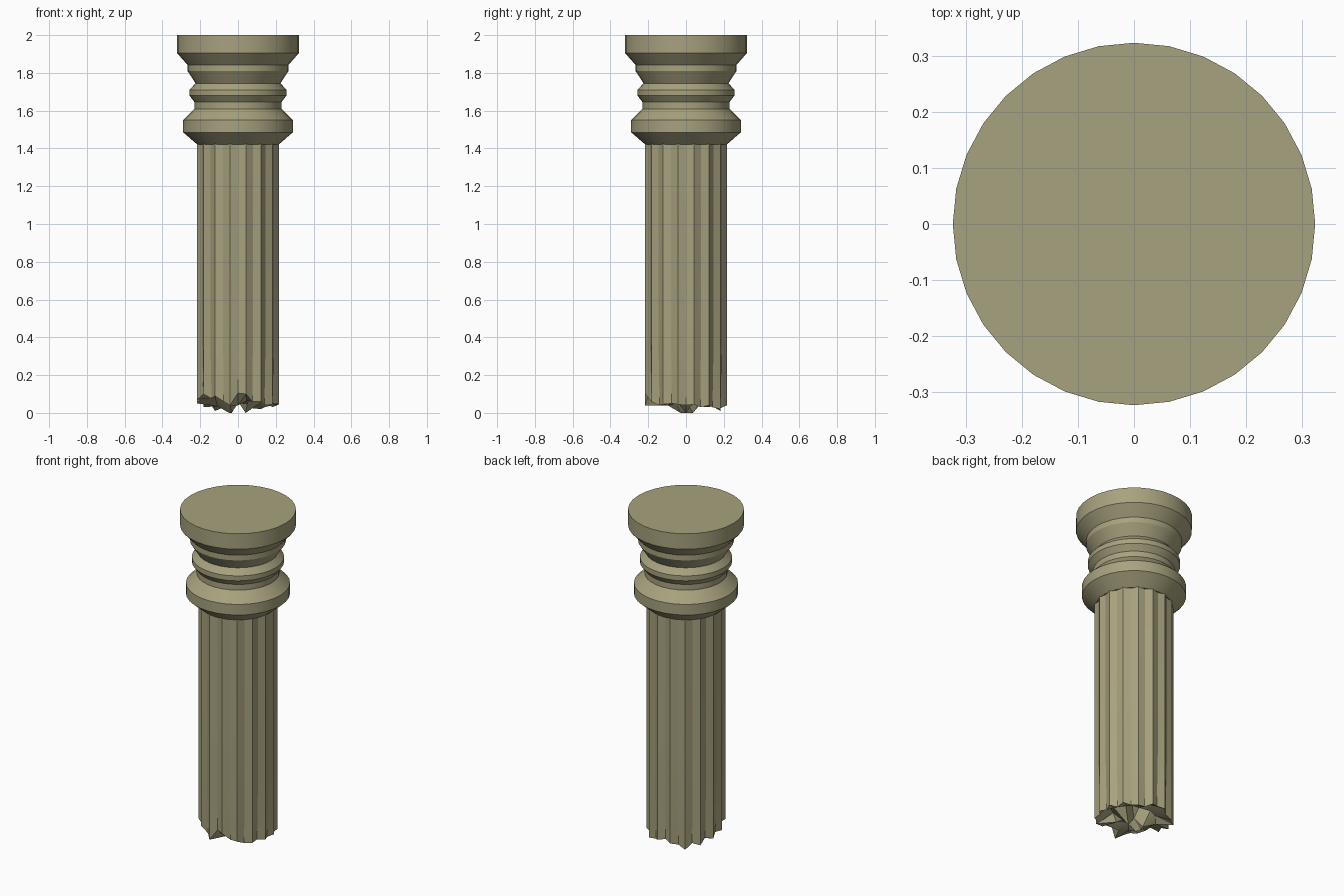
import bpy, bmesh, math, random

if "Cube" in bpy.data.objects:
    bpy.data.objects.remove(bpy.data.objects["Cube"])

random.seed(4)
SIDES = 32

stone = bpy.data.materials.new("stone")
stone.diffuse_color = (0.39, 0.36, 0.21, 1)
stone.use_nodes = True
stone.node_tree.nodes["Principled BSDF"].inputs["Base Color"].default_value = stone.diffuse_color


def ring(bm, radius, height, n=SIDES):
    """Ring of n vertices; radius and height are functions of the index."""
    return [bm.verts.new((radius(i) * math.cos(math.tau * i / n),
                          radius(i) * math.sin(math.tau * i / n),
                          height(i))) for i in range(n)]


def bridge(bm, a, b):
    n = len(a)
    for i in range(n):
        j = (i + 1) % n
        bm.faces.new((a[i], a[j], b[j], b[i]))


def finish(bm, name):
    bmesh.ops.recalc_face_normals(bm, faces=bm.faces)
    mesh = bpy.data.meshes.new(name)
    bm.to_mesh(mesh)
    bm.free()
    mesh.materials.append(stone)
    obj = bpy.data.objects.new(name, mesh)
    bpy.context.collection.objects.link(obj)
    bpy.ops.object.select_all(action='DESELECT')
    obj.select_set(True)
    bpy.context.view_layer.objects.active = obj
    bpy.ops.object.shade_smooth_by_angle(angle=math.radians(25))


# Moulded capital: turned profile (radius, height)
profile = [(0.215, 1.42), (0.29, 1.485), (0.29, 1.55), (0.23, 1.61),
           (0.23, 1.645), (0.257, 1.68), (0.257, 1.71), (0.225, 1.745),
           (0.267, 1.81), (0.267, 1.842), (0.323, 1.905), (0.323, 2.0)]
bm = bmesh.new()
rings = [ring(bm, lambda i, r=r: r, lambda i, z=z: z) for r, z in profile]
for a, b in zip(rings, rings[1:]):
    bridge(bm, a, b)
bm.faces.new(rings[0])
bm.faces.new(rings[-1])
finish(bm, "capital")

# Fluted shaft: 16 ridges at odd indices, valleys deepen near the break
rim = [.04, .045, .03, .04, .03, .02, .025, .04, .05, .04, .03, .01, .04, .03,
       .06, .05, .07, .07, .10, .10, .075, .09, .06, .04, .105, .10, .06, .06,
       .04, .045, .05, .045]


def flute(valley):
    return lambda i: 0.22 if i % 2 else valley


bm = bmesh.new()
bottom = ring(bm, flute(0.198), lambda i: rim[i])
middle = ring(bm, flute(0.206), lambda i: random.uniform(0.33, 0.40))
top = ring(bm, flute(0.206), lambda i: 1.425)
bridge(bm, bottom, middle)
bridge(bm, middle, top)
bm.faces.new(top)

# Jagged broken underside
inner = ring(bm, lambda i: random.uniform(0.10, 0.15),
             lambda i: random.uniform(0.015, 0.12), 16)
core = ring(bm, lambda i: random.uniform(0.04, 0.07),
            lambda i: random.choice((0.0, 0.05, 0.11)), 8)
centre = bm.verts.new((0, 0, 0.06))
for outer, within in ((bottom, inner), (inner, core)):
    n = len(within)
    for i in range(n):
        j = (i + 1) % n
        a, b, c = outer[2 * i], outer[2 * i + 1], outer[(2 * i + 2) % (2 * n)]
        bm.faces.new((a, b, within[i]))
        bm.faces.new((b, c, within[j]))
        bm.faces.new((b, within[j], within[i]))
for i in range(8):
    bm.faces.new((core[i], core[(i + 1) % 8], centre))
finish(bm, "broken_shaft")
